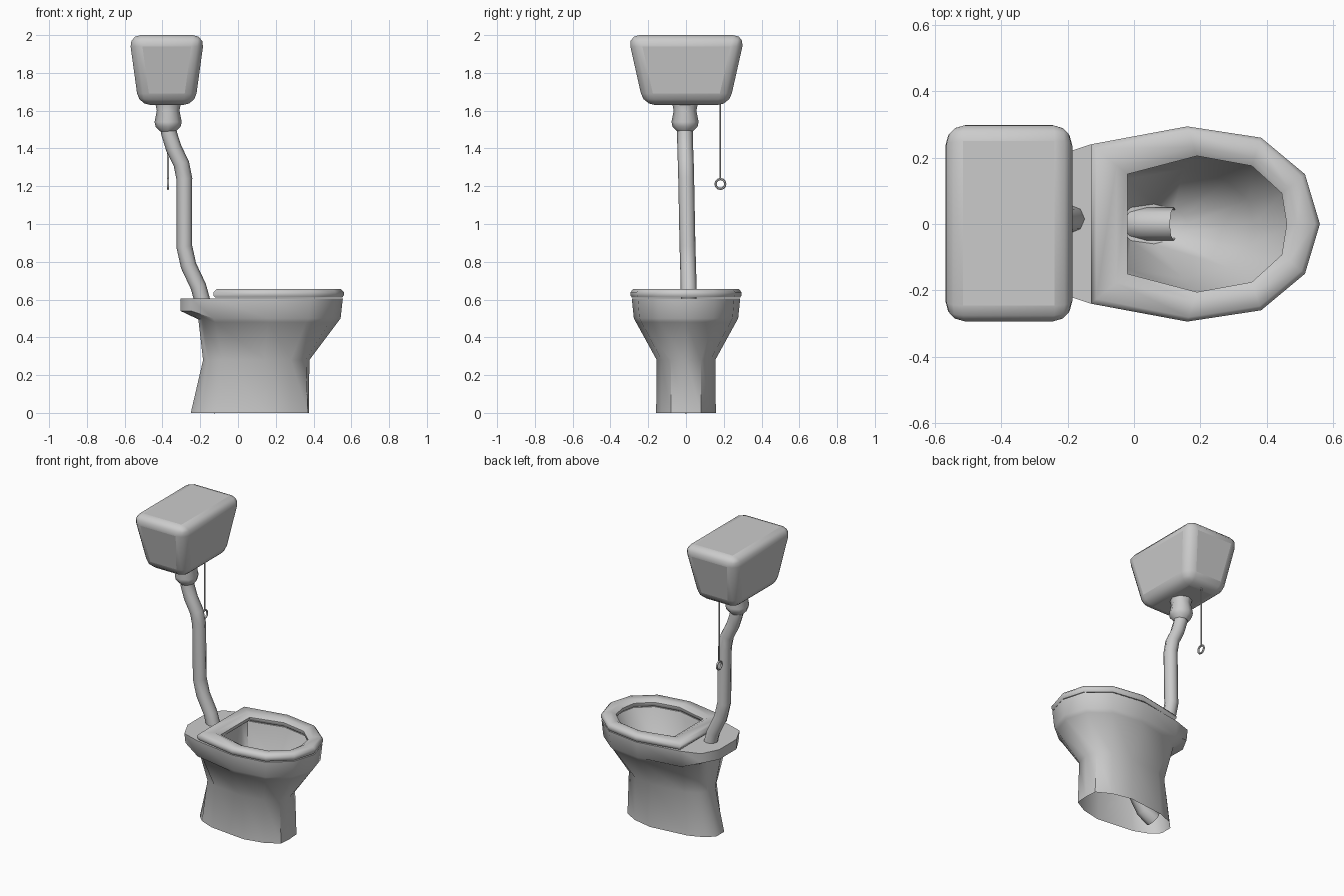
import bpy, bmesh, math
from mathutils import Vector

if "Cube" in bpy.data.objects:
    bpy.data.objects.remove(bpy.data.objects["Cube"])


def finish(obj, angle=45):
    bpy.ops.object.select_all(action='DESELECT')
    obj.select_set(True)
    bpy.context.view_layer.objects.active = obj
    bpy.ops.object.shade_smooth_by_angle(angle=math.radians(angle))
    return obj


def loft(name, rings, closed=False, cap_start=False, cap_end=False, angle=45):
    bm = bmesh.new()
    rows = [[bm.verts.new(p) for p in r] for r in rings]
    pairs = list(zip(rows, rows[1:])) + ([(rows[-1], rows[0])] if closed else [])
    for a, b in pairs:
        n = len(a)
        for i in range(n):
            j = (i + 1) % n
            bm.faces.new((a[i], a[j], b[j], b[i]))
    if cap_start:
        bm.faces.new(rows[0])
    if cap_end:
        bm.faces.new(rows[-1])
    bmesh.ops.recalc_face_normals(bm, faces=bm.faces)
    me = bpy.data.meshes.new(name)
    bm.to_mesh(me)
    bm.free()
    obj = bpy.data.objects.new(name, me)
    bpy.context.collection.objects.link(obj)
    return finish(obj, angle)


def mirror(half, z, back_z=None):
    """Half outline, back to front tip, mirrored in y; the first two points may sit higher."""
    pts = [(x, y, back_z if back_z and i < 2 else z) for i, (x, y) in enumerate(half)]
    return pts + [(x, -y, zz) for x, y, zz in reversed(pts[:-1])]


def tube(name, points, radius, res=2, cap=False):
    cu = bpy.data.curves.new(name, 'CURVE')
    cu.dimensions = '3D'
    sp = cu.splines.new('POLY')
    sp.points.add(len(points) - 1)
    for p, co in zip(sp.points, points):
        p.co = (*co, 1)
    cu.bevel_depth = radius
    cu.bevel_resolution = res
    cu.use_fill_caps = cap
    obj = bpy.data.objects.new(name, cu)
    bpy.context.collection.objects.link(obj)
    bpy.ops.object.select_all(action='DESELECT')
    obj.select_set(True)
    bpy.context.view_layer.objects.active = obj
    bpy.ops.object.convert(target='MESH')
    return finish(bpy.context.object, 60)


# Pedestal, rear shelf, rim and inner bowl in one continuous shell, open underneath
foot = [(-.25, .04), (-.2, .09), (-.1, .13), (.15, .158), (.28, .13), (.37, .08), (.375, 0)]
waist = [(-.185, .04), (-.16, .09), (-.08, .13), (.14, .155), (.28, .13), (.36, .08), (.378, 0)]
neck = [(-.21, .07), (-.19, .14), (-.12, .2), (.16, .265), (.36, .235), (.485, .14), (.528, 0)]
flare = [(-.305, .09), (-.25, .19), (-.13, .235), (.16, .276), (.375, .247), (.5, .145), (.543, 0)]
rim = [(-.305, .09), (-.25, .2), (-.13, .24), (.16, .287), (.38, .255), (.51, .15), (.555, 0)]
mouth = [(-.05, .05), (-.05, .11), (-.045, .16), (.19, .215), (.36, .185), (.455, .1), (.475, 0)]
middle = [(-.045, .04), (-.04, .09), (-.02, .135), (.15, .165), (.28, .13), (.345, .07), (.36, 0)]
sump = [(-.03, .02), (-.025, .035), (-.01, .05), (.06, .06), (.12, .045), (.15, .025), (.16, 0)]
loft("pedestal_bowl", [
    mirror(foot, 0), mirror(waist, .28), mirror(neck, .48, .495), mirror(flare, .5, .54),
    mirror(rim, .605), mirror(mouth, .605), mirror(middle, .4), mirror(sump, .22)],
    cap_end=True, angle=50)

# Drain bending down and back inside the pedestal
tube("drain", [(.12, 0, .24), (.04, 0, .22), (-.02, 0, .17), (-.08, 0, .08), (-.15, 0, .04)], .05)

# Seat ring: a rounded section swept between outer and inner outlines
outer = [(-.13, .24), (.16, .294), (.383, .26), (.515, .15), (.56, 0)]
inner = [(-.02, .15), (.19, .205), (.355, .175), (.445, .093), (.46, 0)]
section = [(.08, .61), (0, .622), (0, .639), (.15, .655), (.7, .655), (1, .639), (1, .62), (.9, .61)]
seat_rings = []
for t, z in section:
    mix = [tuple(Vector(a).lerp(Vector(b), t)) for a, b in zip(outer, inner)]
    seat_rings.append(mirror(mix, z))
loft("seat", seat_rings, closed=True, angle=55)

# High cistern: tapered box with rounded edges
box = []
for z, hx, hy in ((1.63, .149, .227), (2.0, .2, .31)):
    box.append([(-.377 + sx * hx, .002 + sy * hy, z)
                for sx, sy in ((-1, -1), (1, -1), (1, 1), (-1, 1))])
cistern = loft("cistern", box, cap_start=True, cap_end=True)
bev = cistern.modifiers.new("rounding", 'BEVEL')
bev.width = .062
bev.segments = 3
bev.limit_method = 'NONE'
bpy.ops.object.modifier_apply(modifier=bev.name)
finish(cistern, 60)

# Octagonal collar under the cistern
collar = []
for z, r in ((1.64, .068), (1.6, .06), (1.54, .072), (1.515, .066), (1.49, .042)):
    collar.append([(-.37 + r * math.cos(a * math.pi / 4), -.005 + r * math.sin(a * math.pi / 4), z)
                   for a in range(8)])
loft("collar", collar, cap_start=True, cap_end=True)

# Flush pipe
tube("flush_pipe", [(-.37, -.005, 1.53), (-.365, -.005, 1.48), (-.34, -.004, 1.4),
                    (-.3, -.001, 1.32), (-.284, .001, 1.24), (-.284, .008, .88),
                    (-.262, .011, .78), (-.21, .014, .67), (-.188, .015, .59)], .042)

# Pull chain and ring
tube("pull_chain", [(-.37, .182, 1.66), (-.37, .182, 1.238)], .005, 1)
bpy.ops.mesh.primitive_torus_add(major_radius=.026, minor_radius=.006, major_segments=12,
                                 minor_segments=6, location=(-.37, .182, 1.212),
                                 rotation=(0, math.pi / 2, 0))
bpy.context.object.name = "pull_ring"
finish(bpy.context.object, 60)
